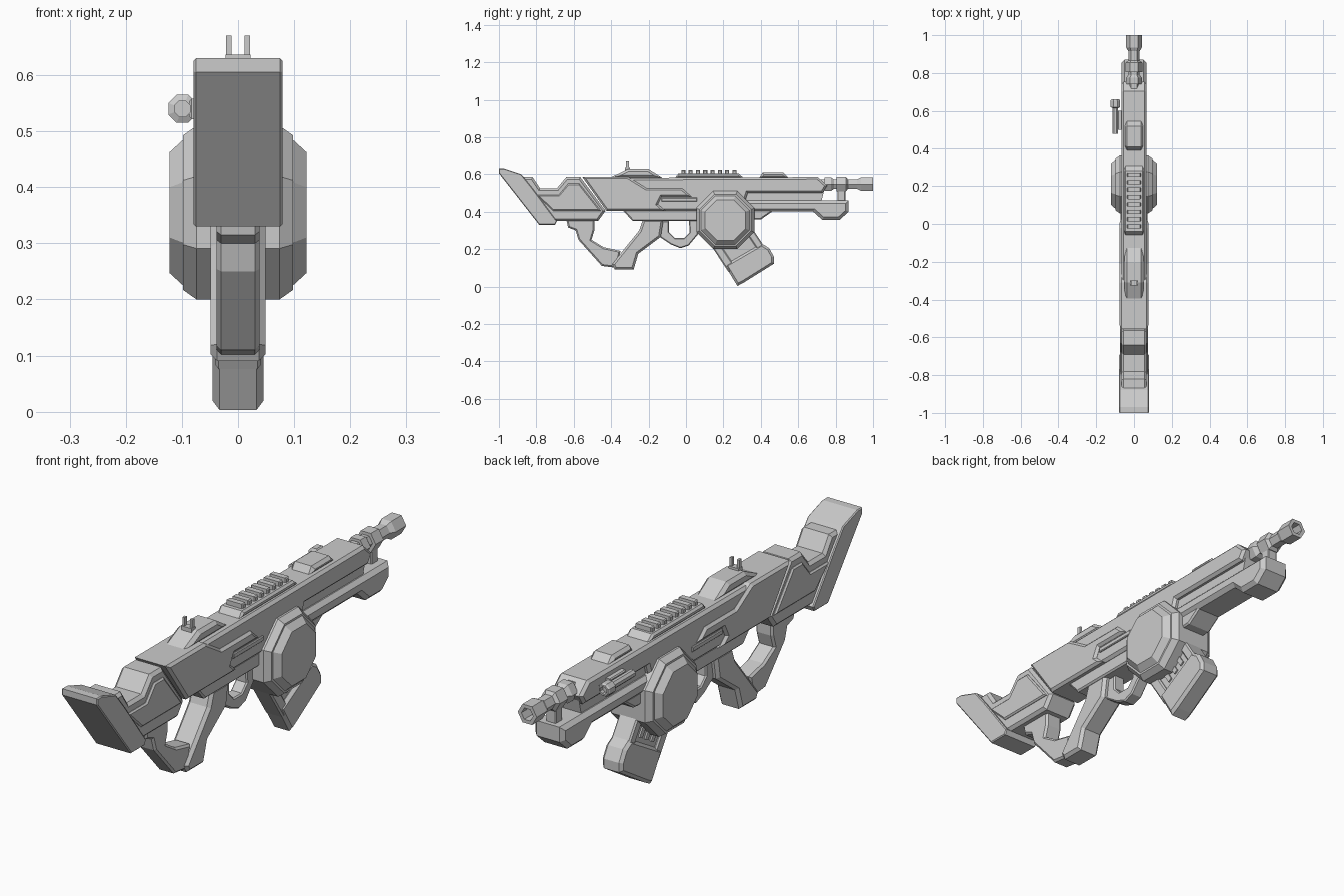
import bpy, bmesh
from math import pi, cos, sin
from mathutils import Vector


def finish(name, bm):
    bmesh.ops.recalc_face_normals(bm, faces=bm.faces)
    me = bpy.data.meshes.new(name)
    bm.to_mesh(me)
    bm.free()
    ob = bpy.data.objects.new(name, me)
    bpy.context.collection.objects.link(ob)
    return ob


def prism(name, pts, half, chamfer=0.0, x=0.0):
    """Side profile (y, z) extruded across x, side outlines chamfered."""
    bm = bmesh.new()
    a = [bm.verts.new((x - half, y, z)) for y, z in pts]
    b = [bm.verts.new((x + half, y, z)) for y, z in pts]
    caps = [bm.faces.new(a), bm.faces.new(b[::-1])]
    n = len(pts)
    for i in range(n):
        j = (i + 1) % n
        bm.faces.new((a[i], b[i], b[j], a[j]))
    bmesh.ops.recalc_face_normals(bm, faces=bm.faces)
    if chamfer:
        edges = [e for f in caps for e in f.edges]
        bmesh.ops.bevel(bm, geom=edges, offset=chamfer, segments=1,
                        affect='EDGES', clamp_overlap=True)
    return finish(name, bm)


def box(name, y0, y1, z0, z1, half, chamfer=0.0, x=0.0):
    return prism(name, [(y0, z0), (y1, z0), (y1, z1), (y0, z1)], half, chamfer, x)


def lathe(name, prof, n, center, axis='Y', rot=0.0):
    """Faceted turned part; prof holds (position along axis, radius)."""
    bm = bmesh.new()
    rings = []
    for t, r in prof:
        ring = []
        for i in range(n):
            a = rot + 2 * pi * i / n
            u, v = r * cos(a), r * sin(a)
            p = Vector((u, t, v)) if axis == 'Y' else Vector((t, u, v))
            ring.append(bm.verts.new(p + Vector(center)))
        rings.append(ring)
    for p, q in zip(rings, rings[1:]):
        for i in range(n):
            j = (i + 1) % n
            bm.faces.new((p[i], p[j], q[j], q[i]))
    bm.faces.new(rings[0])
    bm.faces.new(rings[-1])
    return finish(name, bm)


# Stock: slanted butt pad, body with a top notch, cheek panel
prism("butt_pad", [(-1, .605), (-1, .63), (-.97, .63), (-.88, .60), (-.82, .525),
                   (-.69, .35), (-.70, .33), (-.785, .33)], .079, .004)
prism("stock_body", [(-.90, .585), (-.82, .585), (-.78, .525), (-.69, .525), (-.64, .585),
                     (-.565, .585), (-.43, .405), (-.47, .35), (-.72, .35)], .067, .012)
prism("stock_side_panel", [(-.80, .49), (-.68, .49), (-.63, .55), (-.57, .55),
                           (-.455, .405), (-.71, .405)], .075, .006)

# Receiver: slim upper body, wider rear shell, lower frame
prism("upper_receiver", [(-.53, .58), (.705, .585), (.755, .54), (.73, .50), (.33, .50),
                         (.30, .405), (-.40, .405)], .066, .011)
prism("rear_shell", [(-.555, .587), (-.31, .587), (-.21, .525), (-.02, .525), (.03, .48),
                     (-.13, .48), (-.15, .44), (-.11, .405), (-.425, .405)], .077, .01)
prism("lower_frame", [(-.34, .41), (.46, .41), (.46, .40), (.40, .358), (.05, .35),
                      (-.285, .35)], .055, .01)
box("side_rail", -.13, .06, .455, .475, .072, .003)
prism("vent_core", [(.28, .44), (.72, .44), (.74, .52), (.28, .52)], .045)

# Handguard below the barrel
prism("handguard", [(.30, .46), (.87, .46), (.87, .40), (.82, .355), (.73, .355),
                    (.68, .40), (.30, .40)], .066, .016)

# Grip, thumbhole loop and trigger guard
prism("pistol_grip", [(-.23, .36), (-.12, .36), (-.135, .265), (-.255, .175), (-.28, .09),
                      (-.38, .09), (-.395, .12), (-.25, .30)], .049, .012)
prism("thumbhole_loop", [(-.64, .36), (-.63, .315), (-.59, .30), (-.575, .25), (-.45, .11),
                         (-.37, .10), (-.35, .19), (-.44, .21), (-.505, .25), (-.49, .30),
                         (-.49, .36)], .038, .008)
prism("trigger_guard", [(-.14, .35), (-.14, .265), (-.08, .225), (-.03, .205), (.015, .22),
                        (.065, .28), (.065, .36), (.015, .36), (.02, .29), (-.01, .26),
                        (-.06, .26), (-.09, .29), (-.09, .35)], .026, .005)

# Octagonal drum with stepped side covers
k = 1 / cos(pi / 8)
half = [(.122, .108), (.098, .13), (.098, .138), (.074, .155)]
prof = [(-t, r * k) for t, r in half] + [(t, r * k) for t, r in half[::-1]]
lathe("drum", prof, 8, (0, .21, .355), 'X', pi / 8)

# Magazine: slanted body, rails, side slats and base
e, d, o = Vector((.86, .51)), Vector((.55, -.835)), Vector((.14, .21))


def slant(u0, u1, v0, v1):
    return [o + e * u + d * v for u, v in ((u0, v0), (u1, v0), (u1, v1), (u0, v1))]


prism("magazine_body", slant(0, .235, -.12, .16), .031)
prism("magazine_rear_rail", slant(0, .045, -.12, .16), .041, .006)
prism("magazine_front_rail", slant(.195, .235, -.06, .16), .041, .006)
for i in range(3):
    u = .07 + i * .042
    prism(f"magazine_slat_{i}", slant(u, u + .02, -.05, .10), .037)
prism("magazine_base", [(.207, .115), (.275, .003), (.31, .022), (.47, .122), (.47, .16),
                        (.445, .205), (.405, .23)], .045, .012)

# Barrel with hollow hexagonal muzzle, collar and support
lathe("barrel", [(.68, .03), (.74, .03), (.74, .042), (.775, .042), (.79, .03), (.805, .03),
                 (.805, .044), (.855, .044), (.865, .03), (.915, .03), (.935, .042),
                 (1.0, .042), (1.0, .026), (.93, .026)], 6, (0, .0, .547))
box("barrel_support", .81, .852, .45, .58, .022, .004)

# Lamp on the left side
lathe("side_lamp", [(.48, .016), (.615, .016), (.62, .027), (.655, .027), (.662, .022),
                    (.662, .015), (.645, .015)], 8, (-.099, 0, .54), 'Y', pi / 8)
box("lamp_mount", .50, .60, .522, .558, .012, .004, -.075)

# Top rail with teeth, front cap and rear sight
prism("top_rail", [(-.06, .58), (-.04, .605), (.28, .605), (.31, .58)], .052, .008)
for i in range(8):
    y = -.025 + i * .039
    box(f"rail_tooth_{i}", y, y + .022, .60, .623, .037, .004)
prism("front_cap", [(.39, .58), (.41, .61), (.52, .61), (.55, .58)], .048, .012)
prism("sight_hump", [(-.41, .58), (-.31, .628), (-.20, .628), (-.125, .58)], .05, .013)
box("sight_base", -.325, -.30, .61, .637, .022)
for s in (-1, 1):
    box(f"sight_post_{s}", -.32, -.305, .63, .67, .005, 0, s * .0165)
